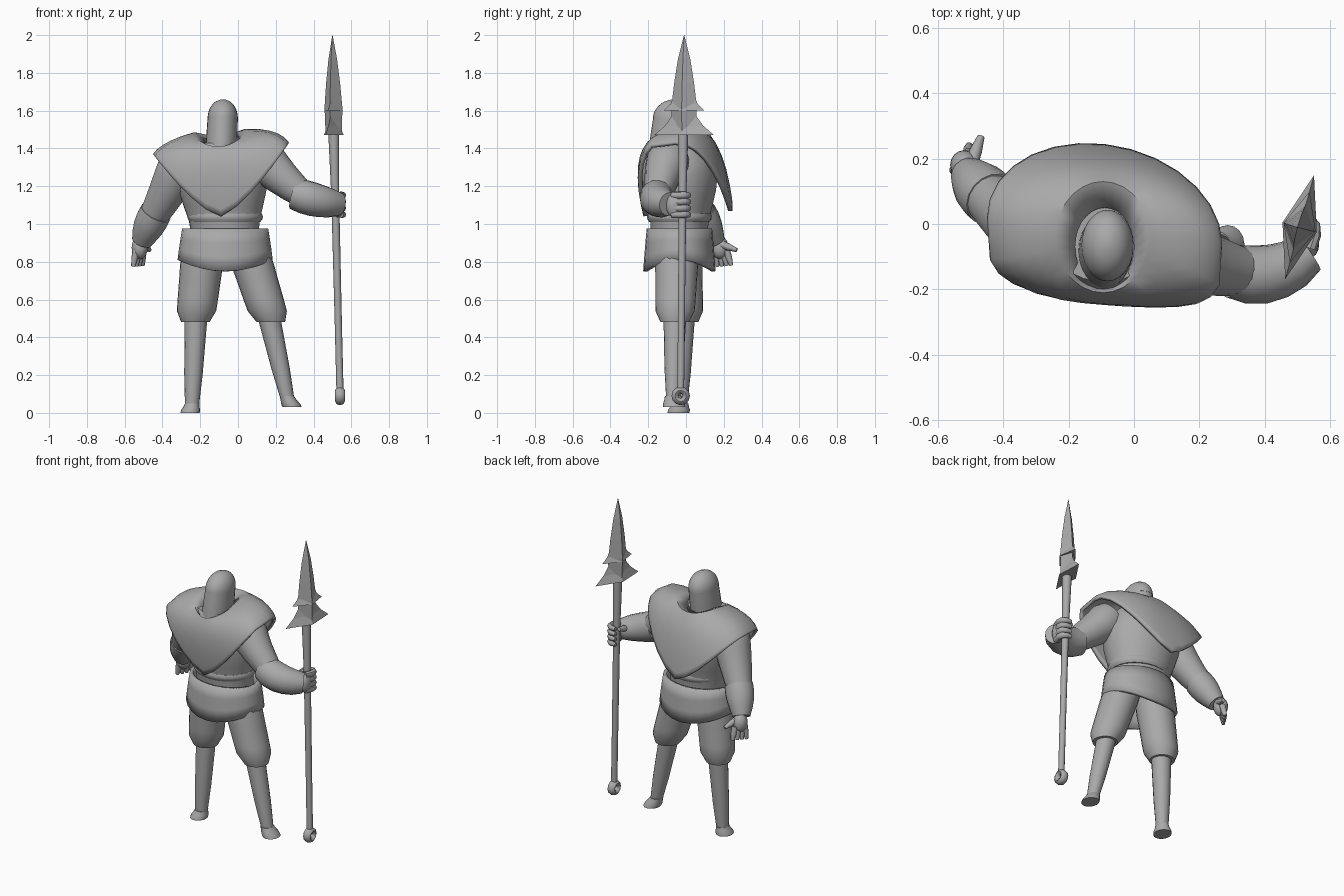
import bpy, bmesh
from math import sin, cos, pi, radians, sqrt
from mathutils import Vector

if "Cube" in bpy.data.objects:
    bpy.data.objects.remove(bpy.data.objects["Cube"], do_unlink=True)

# One plain grey for the whole figure
GREY = (0.4, 0.4, 0.4, 1)
clay = bpy.data.materials.new("plain_grey")
clay.use_nodes = True
clay.diffuse_color = GREY
clay.node_tree.nodes["Principled BSDF"].inputs["Base Color"].default_value = GREY


def smooth(ob, angle):
    bpy.ops.object.select_all(action='DESELECT')
    bpy.context.view_layer.objects.active = ob
    ob.select_set(True)
    bpy.ops.object.shade_smooth_by_angle(angle=radians(angle))


def finish(name, bm, angle=45):
    mesh = bpy.data.meshes.new(name)
    bm.to_mesh(mesh)
    bm.free()
    mesh.materials.append(clay)
    ob = bpy.data.objects.new(name, mesh)
    bpy.context.collection.objects.link(ob)
    if angle:
        smooth(ob, angle)
    return ob


def skin(name, rings, closed=True, angle=45):
    """Join rings of points with quads; open skins are thickened inward."""
    bm = bmesh.new()
    rows = [[bm.verts.new(point) for point in ring] for ring in rings]
    count = len(rows[0])
    for upper, lower in zip(rows, rows[1:]):
        for i in range(count):
            j = (i + 1) % count
            bm.faces.new((upper[i], lower[i], lower[j], upper[j]))
    if closed:
        bm.faces.new(rows[0])
        bm.faces.new(rows[-1])
        bmesh.ops.recalc_face_normals(bm, faces=bm.faces)
    ob = finish(name, bm, angle)
    if not closed:
        rim = ob.modifiers.new("thickness", 'SOLIDIFY')
        rim.thickness, rim.offset = 0.022, -1
    return ob


def along(path, t):
    """Point on a straight line, or on a curve through three points."""
    start, end = Vector(path[0]), Vector(path[-1])
    point = start.lerp(end, t)
    if len(path) == 3:
        point += (Vector(path[1]) - (start + end) / 2) * 4 * t * (1 - t)
    return point


def stack(name, bottom, top, radii, depth=1, width=1, sides=24, turn=0, angle=45, closed=True, dip=0):
    """Level rings, evenly spaced from top to bottom; dip lowers the front and back of the hem."""
    rings = []
    for k, radius in enumerate(radii):
        t = k / (len(radii) - 1)
        centre = along((top, bottom), t)
        ring = []
        for i in range(sides):
            a = 2 * pi * i / sides
            u, v = radius * width * cos(a), radius * depth * sin(a)
            ring.append(centre + Vector((u * cos(turn) - v * sin(turn),
                                         u * sin(turn) + v * cos(turn),
                                         -dip * t * sin(a) ** 2)))
        rings.append(ring)
    return skin(name, rings, closed, angle)


def limb(name, path, radii, sides=16):
    """Round tube whose rings stay square to the path."""
    last = len(radii) - 1
    side, rings = Vector((0.3, 0.9, 0.2)), []
    for k, radius in enumerate(radii):
        centre = along(path, k / last)
        heading = (along(path, min(k + 1, last) / last) - along(path, max(k - 1, 0) / last)).normalized()
        side = (side - heading * side.dot(heading)).normalized()
        other = heading.cross(side)
        rings.append([centre + radius * (side * cos(2 * pi * i / sides) + other * sin(2 * pi * i / sides))
                      for i in range(sides)])
    return skin(name, rings)


def ball(name, centre, size):
    bm = bmesh.new()
    bmesh.ops.create_uvsphere(bm, u_segments=16, v_segments=10, radius=1)
    ob = finish(name, bm)
    ob.location, ob.scale = centre, size


# Torso, rolled waist edge and hollow tunic skirt
WAIST = Vector((-0.068, -0.035, 0))


def at_height(z):
    return WAIST + Vector((0, 0, z))


stack("torso", at_height(0.93), at_height(1.43) + Vector((-0.03, 0, 0)),
      [0.17, 0.235, 0.245, 0.235, 0.212, 0.187, 0.18], depth=0.83, turn=-0.1)
stack("waist_roll", at_height(1.01), at_height(1.055), [0.194, 0.2, 0.197, 0.185], depth=0.86)
stack("tunic_skirt", at_height(0.81), at_height(0.975), [0.228, 0.237, 0.245, 0.252],
      depth=0.76, closed=False, dip=0.06)

# Head: a long smooth dome leaning down into the chin
dome = [0.08 * sqrt(1 - (0.99 * k / 9) ** 2) for k in reversed(range(10))]
stack("head_dome", (-0.081, -0.066, 1.56), (-0.08, -0.06, 1.66), dome, depth=1.37, angle=75)
stack("chin", (-0.09, -0.09, 1.36), (-0.081, -0.066, 1.56), [0.08, 0.082, 0.083, 0.082], depth=1.35)


# Shoulder cape: oval collar flowing to a hem that points down at the front and back
def cape_ring(t, steps=28):
    ring = []
    for i in range(steps):
        a = 2 * pi * i / steps
        c, s = cos(a), sin(a)
        neck = Vector((0.145 * c - 0.095, 0.17 * s - 0.04, 1.49 - 0.05 * s * s + 0.03 * s + 0.01 * c))
        reach = 0.265 * s if s > 0 else 0.03 * s ** 8 - 0.235 * abs(s) ** 0.4
        hem = Vector((0.36 * c - 0.09, reach - 0.04 * c - 0.02,
                      1.04 + 0.36 * abs(c) ** 1.4 + 0.03 * max(s, 0) + 0.03 * c))
        if t < 0:
            ring.append(Vector((0.09 * c - 0.09, 0.12 * s - 0.07, neck.z - 0.03)))
        else:
            bulge = 4 * t * (1 - t)
            outward = 0.015 if s > 0 else 0.03
            ring.append(neck.lerp(hem, t) + bulge * Vector((0.03 * c, outward * s, 0.015 + 0.03 * s * s + 0.008 * c)))
    return ring


skin("shoulder_cape", [cape_ring(t) for t in (-1, 0, 0.2, 0.4, 0.6, 0.8, 0.93, 1)], closed=False)

# Legs: breeches with gathered cuffs, tapering shins and flared feet
LEGS = {
    "right": [(-0.18, -0.035, 0.9), (-0.226, -0.01, 0.48), (-0.243, -0.03, 0.05), (-0.254, -0.04, 0)],
    "left": [(0.04, -0.045, 0.9), (0.174, -0.06, 0.48), (0.258, -0.068, 0.09), (0.287, -0.062, 0.03)],
}
for side, (hip, knee, ankle, sole) in LEGS.items():
    stack(side + "_breeches", knee, hip, [0.11, 0.113, 0.114, 0.111, 0.109, 0.107, 0.104, 0.075])
    stack(side + "_shin", ankle, along((knee, hip), 0.1), [0.061, 0.055, 0.049, 0.038], sides=16)
    stack(side + "_foot", sole, ankle, [0.038, 0.042, 0.05, 0.051], depth=1.15, sides=16)

# Left arm, bent forward to the spear
limb("left_upper_arm", [(0.11, -0.08, 1.37), (0.21, -0.12, 1.265), (0.36, -0.15, 1.14)],
     [0.1, 0.115, 0.106, 0.094, 0.082, 0.065])
limb("left_forearm", [(0.3, -0.145, 1.16), (0.42, -0.15, 1.125), (0.535, -0.09, 1.105)],
     [0.083, 0.09, 0.09, 0.085, 0.077, 0.062])

# Right arm, hanging back
limb("right_upper_arm", [(-0.28, -0.04, 1.38), (-0.355, 0.01, 1.21), (-0.455, 0.09, 1.03)],
     [0.09, 0.115, 0.11, 0.1, 0.088, 0.075])
limb("right_forearm", [(-0.435, 0.075, 1.06), (-0.474, 0.113, 0.985), (-0.51, 0.155, 0.905)],
     [0.086, 0.087, 0.082, 0.07, 0.054])

# Open right hand
ball("right_palm", (-0.52, 0.18, 0.875), (0.043, 0.046, 0.06))
for i in range(4):
    knuckle = along([(-0.54, 0.165, 0.86), (-0.505, 0.215, 0.86)], i / 3)
    tip = along([(-0.555, 0.165, 0.775), (-0.505, 0.24, 0.78)], i / 3)
    limb(f"right_finger_{i + 1}", [knuckle, tip], [0.019, 0.018, 0.011], sides=8)
limb("right_thumb", [(-0.5, 0.18, 0.895), (-0.468, 0.268, 0.862)], [0.022, 0.019, 0.011], sides=8)

# Left fist closed on the shaft
ball("left_palm", (0.532, -0.062, 1.1), (0.035, 0.045, 0.066))
for i in range(4):
    up = 1.05 + 0.034 * i
    limb(f"left_finger_{i + 1}", [(0.54, -0.075, up), (0.552, -0.005, up), (0.5, 0.015, up)],
         [0.019, 0.019, 0.019, 0.017, 0.012], sides=8)
limb("left_thumb", [(0.51, -0.08, 1.12), (0.48, -0.045, 1.14), (0.485, 0, 1.15)],
     [0.02, 0.02, 0.013], sides=8)

# Spear shaft with a ring pommel
limb("spear_shaft", [(0.54, -0.028, 0.11), (0.506, -0.015, 1.5)], [0.019, 0.019, 0.02, 0.021, 0.029], sides=10)
bpy.ops.mesh.primitive_torus_add(major_segments=12, minor_segments=8, major_radius=0.03, minor_radius=0.019,
                                 location=(0.54, -0.028, 0.09), rotation=(0, pi / 2, 0))
pommel = bpy.context.object
pommel.name = "spear_pommel"
pommel.scale.z = 1.35
pommel.data.materials.append(clay)
smooth(pommel, 45)

# Faceted spear head: long point over two pairs of barbs
blade = dict(sides=4, turn=-0.27, angle=0)
stack("spear_point", (0.507, -0.01, 1.49), (0.5, -0.01, 2), [0.001, 0.034, 0.055, 0.07, 0.065], width=0.7, **blade)
stack("upper_barbs", (0.507, -0.01, 1.6), (0.506, -0.01, 1.67), [0.06, 0.075, 0.113], width=0.45, **blade)
stack("lower_barbs", (0.507, -0.01, 1.47), (0.507, -0.01, 1.57), [0.068, 0.105, 0.165], width=0.33, **blade)
